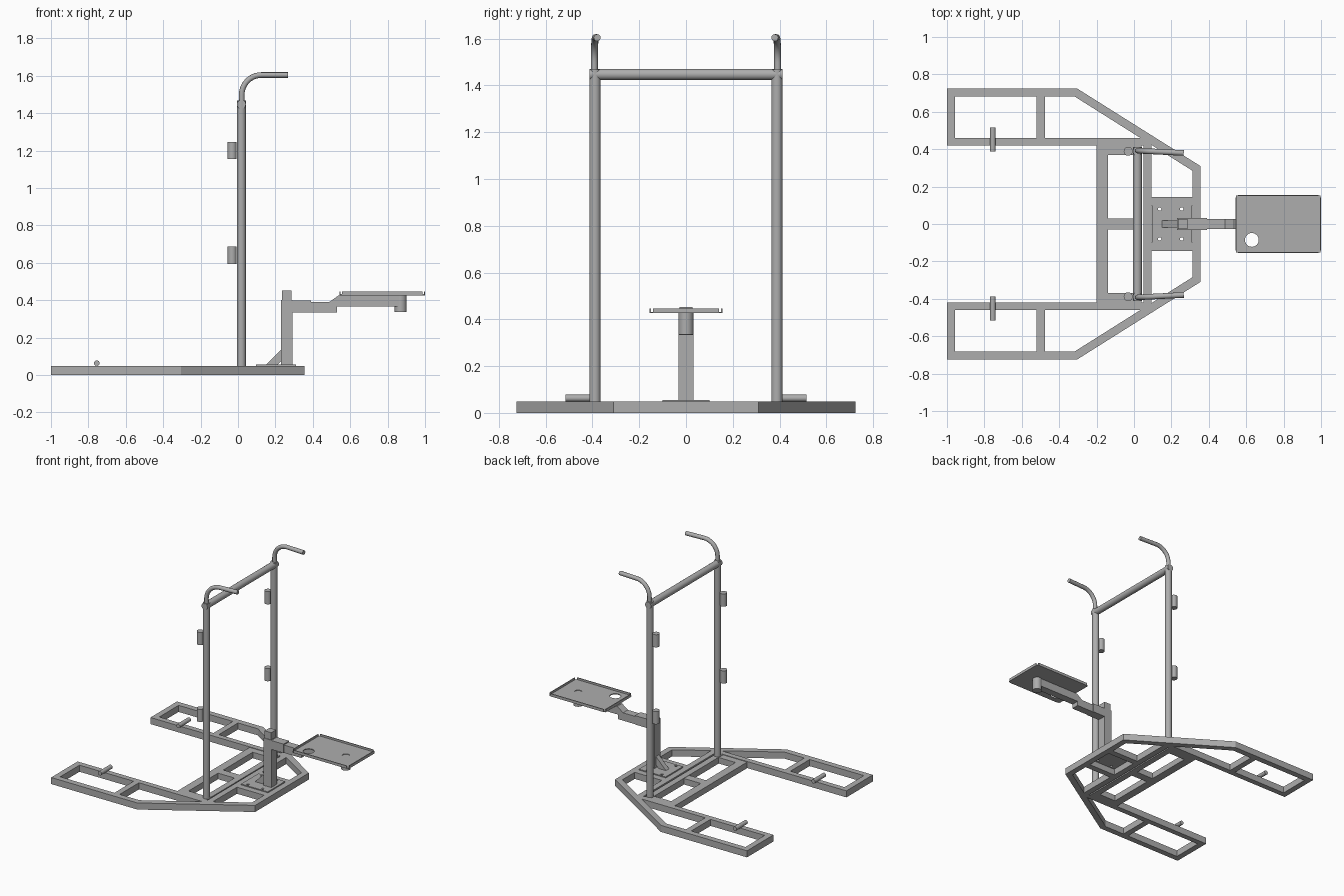
import bpy, bmesh, math
from mathutils import Vector

if "Cube" in bpy.data.objects:
    bpy.data.objects.remove(bpy.data.objects["Cube"], do_unlink=True)

steel = bpy.data.materials.new("grey_steel")
steel.use_nodes = True
GREY = (0.42, 0.42, 0.42, 1)
steel.diffuse_color = GREY
steel.node_tree.nodes["Principled BSDF"].inputs["Base Color"].default_value = GREY
H = 0.048          # height of the base tubes
SIDES = (("right", 1), ("left", -1))


def finish(name, bm, smooth=False):
    bmesh.ops.recalc_face_normals(bm, faces=bm.faces)
    mesh = bpy.data.meshes.new(name)
    bm.to_mesh(mesh)
    bm.free()
    mesh.materials.append(steel)
    ob = bpy.data.objects.new(name, mesh)
    bpy.context.collection.objects.link(ob)
    if smooth:
        bpy.ops.object.select_all(action='DESELECT')
        ob.select_set(True)
        bpy.context.view_layer.objects.active = ob
        bpy.ops.object.shade_smooth_by_angle()
    return ob


def box(name, x, y, z):
    bm = bmesh.new()
    bmesh.ops.create_cube(bm, size=1)
    for v in bm.verts:
        v.co = [r[0] + (c + 0.5) * (r[1] - r[0]) for c, r in zip(v.co, (x, y, z))]
    return finish(name, bm)


def prism(name, points, start, direction):
    """Extrude an outline; direction 'z' uses x,y points, 'y' uses x,z points."""
    bm = bmesh.new()
    depth = Vector((0, 0, direction[1])) if direction[0] == 'z' else Vector((0, direction[1], 0))
    verts = [bm.verts.new((a, b, start) if direction[0] == 'z' else (a, start, b)) for a, b in points]
    face = bm.faces.new(verts)
    ext = bmesh.ops.extrude_face_region(bm, geom=[face])
    bmesh.ops.translate(bm, vec=depth, verts=[g for g in ext["geom"] if isinstance(g, bmesh.types.BMVert)])
    bmesh.ops.triangulate(bm, faces=[f for f in bm.faces if len(f.verts) > 4])
    return finish(name, bm)


def rod(name, a, b, r, sides=24):
    a, b = Vector(a), Vector(b)
    bm = bmesh.new()
    bmesh.ops.create_cone(bm, cap_ends=True, segments=sides, radius1=r, radius2=r, depth=(b - a).length)
    bm.transform((b - a).to_track_quat('Z', 'Y').to_matrix().to_4x4())
    bmesh.ops.translate(bm, vec=(a + b) / 2, verts=bm.verts)
    return finish(name, bm, True)


def drill(ob, holes, z):
    for i, (x, y, r) in enumerate(holes):
        cutter = rod(ob.name + "_cutter", (x, y, z - 0.03), (x, y, z + 0.03), r)
        cutter.hide_render = True
        cutter.hide_set(True)
        mod = ob.modifiers.new("hole", 'BOOLEAN')
        mod.operation, mod.object, mod.solver = 'DIFFERENCE', cutter, 'EXACT'


# Base: bent outer tube running round the closed end
outer = [(-1, 0.725), (-0.305, 0.725), (0.355, 0.31)]
inner = [(0.312, 0.285), (-0.318, 0.682), (-1, 0.682)]
flip = lambda pts: [(x, -y) for x, y in reversed(pts)]
prism("base_outer_frame", outer + flip(outer) + flip(inner) + inner, 0, ('z', H))

# Parts repeated on each side
for side, s in SIDES:
    def span(a, b):
        return (min(a * s, b * s), max(a * s, b * s))
    box(side + "_inner_rail", (-1, 0.07), span(0.42, 0.46), (0, H))
    box(side + "_end_bar", (-1, -0.957), span(0.46, 0.682), (0, H))
    box(side + "_middle_bar", (-0.52, -0.477), span(0.46, 0.685), (0, H))
    rod(side + "_peg", (-0.755, s * 0.388, 0.063), (-0.755, s * 0.515, 0.063), 0.015)
    box(side + "_floor_frame_bar", (-0.14, 0), span(0.37, 0.42), (0, H - 0.004))
    box(side + "_mast_support", (0.09, 0.315), span(0.1, 0.145), (0, H))
    rod(side + "_post", (0.018, s * 0.389, 0.02), (0.018, s * 0.389, 1.468), 0.024)
    for label, z in (("lower", 0.594), ("upper", 1.155)):
        rod(f"{side}_{label}_hinge", (-0.031, s * 0.389, z), (-0.031, s * 0.389, z + 0.092), 0.024)

    # Curved handle, turned slightly inwards
    curve = bpy.data.curves.new(side + "_handle", 'CURVE')
    curve.dimensions, curve.bevel_depth, curve.bevel_resolution = '3D', 0.015, 4
    curve.use_fill_caps = True
    arc = [math.radians(180 - 9 * i) for i in range(11)]
    path = [(0, 1.45)] + [(0.105 + 0.105 * math.cos(t), 1.499 + 0.105 * math.sin(t)) for t in arc] + [(0.246, 1.604)]
    spline = curve.splines.new('POLY')
    spline.points.add(len(path) - 1)
    for p, (d, z) in zip(spline.points, path):
        p.co = (0.02 + d, s * (0.392 - 0.05 * d), z, 1)
    spline.use_smooth = True
    curve.materials.append(steel)
    bpy.context.collection.objects.link(bpy.data.objects.new(side + "_handle", curve))

rod("top_crossbar", (0.018, -0.412, 1.447), (0.018, 0.412, 1.447), 0.024)

# Floor crossbars
box("floor_frame_end", (-0.2, -0.14), (-0.42, 0.42), (0, H - 0.004))
box("floor_frame_centre", (-0.14, 0), (-0.03, 0.03), (0, H - 0.004))
box("post_crossbar", (-0.005, 0.04), (-0.42, 0.42), (0, H - 0.002))
box("main_crossbar", (0.05, 0.093), (-0.45, 0.45), (0, H))

# Mast on a bolted plate with a diagonal brace
plate = box("mast_plate", (0.095, 0.31), (-0.1, 0.1), (H - 0.004, 0.055))
drill(plate, [(x, y, 0.009) for x in (0.137, 0.255) for y in (-0.08, 0.08)], 0.05)
box("mast", (0.23, 0.291), (-0.032, 0.032), (0.054, 0.4))
box("mast_top", (0.234, 0.287), (-0.028, 0.028), (0.4, 0.452))
prism("mast_brace", [(0.148, 0.054), (0.23, 0.136), (0.23, 0.075), (0.209, 0.054)], -0.018, ('y', 0.036))

# Folding arm
box("lower_arm_sleeve", (0.291, 0.39), (-0.032, 0.032), (0.333, 0.398))
box("lower_arm", (0.39, 0.53), (-0.028, 0.028), (0.333, 0.39))
prism("upper_arm", [(0.485, 0.388), (0.535, 0.424), (0.87, 0.424), (0.87, 0.366), (0.53, 0.366)], -0.028, ('y', 0.056))
rod("tray_pivot", (0.87, 0, 0.336), (0.87, 0, 0.428), 0.032)

# Tray with raised lips that stop short of the corners
tray = box("tray_floor", (0.545, 0.996), (-0.152, 0.152), (0.426, 0.432))
drill(tray, [(0.63, -0.085, 0.037), (0.87, 0, 0.025)], 0.43)
for side, s in SIDES:
    box(side + "_tray_lip", (0.555, 0.986), tuple(sorted((s * 0.15, s * 0.156))), (0.426, 0.446))
for label, x in (("inner", 0.543), ("outer", 0.994)):
    box(label + "_tray_lip", (x, x + 0.006), (-0.142, 0.142), (0.426, 0.446))
